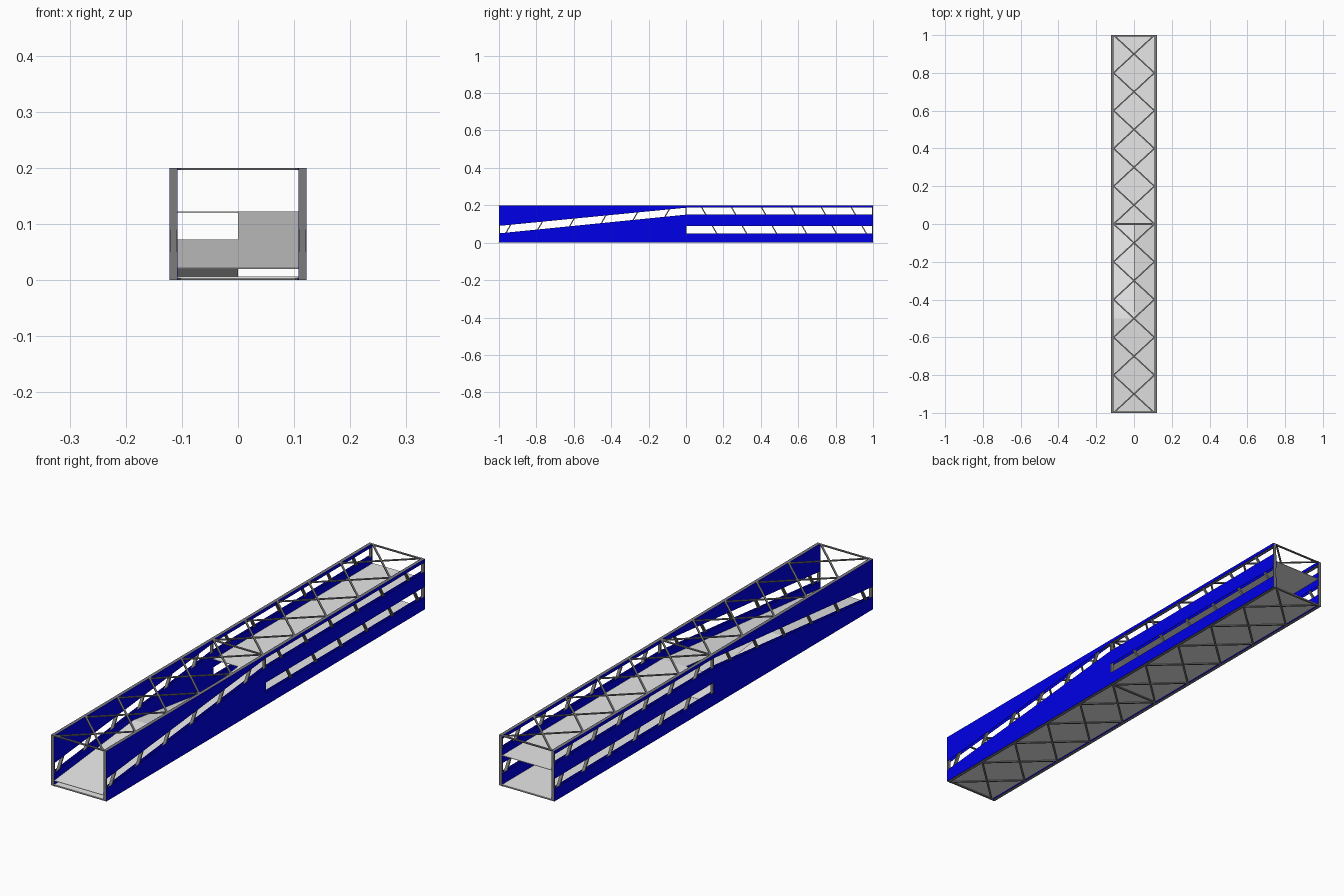
import bpy, bmesh
from mathutils import Vector, Matrix

cube = bpy.data.objects.get("Cube")
if cube:
    bpy.data.objects.remove(cube, do_unlink=True)


def material(name, colour):
    m = bpy.data.materials.new(name)
    m.use_nodes = True
    m.diffuse_color = (*colour, 1)
    m.node_tree.nodes["Principled BSDF"].inputs["Base Color"].default_value = (*colour, 1)
    return m


BLUE = material("blue cladding", (0, 0, 0.8))
FLOOR = material("light grey floor", (0.8, 0.8, 0.8))
STEEL = material("grey steel", (0.2, 0.2, 0.2))


def finish(name, bm, mat):
    bmesh.ops.recalc_face_normals(bm, faces=bm.faces)
    mesh = bpy.data.meshes.new(name)
    bm.to_mesh(mesh)
    bm.free()
    mesh.materials.append(mat)
    obj = bpy.data.objects.new(name, mesh)
    bpy.context.collection.objects.link(obj)


def prism(name, profile, x0, x1, mat):
    """Extrude a (y, z) profile from x0 to x1."""
    bm = bmesh.new()
    face = bm.faces.new([bm.verts.new((x0, y, z)) for y, z in profile])
    out = bmesh.ops.extrude_face_region(bm, geom=[face])
    verts = [v for v in out["geom"] if isinstance(v, bmesh.types.BMVert)]
    bmesh.ops.translate(bm, verts=verts, vec=(x1 - x0, 0, 0))
    finish(name, bm, mat)


def bars(name, segments, width, depth, across=(1, 0, 0)):
    """Rectangular steel bars: width lies along 'across', depth at right angles to it."""
    bm = bmesh.new()
    for a, b in segments:
        a, b = Vector(a), Vector(b)
        along = (b - a).normalized()
        side = Vector(across)
        side = (side - along * side.dot(along)).normalized()
        third = along.cross(side)
        rot = Matrix((side * width, third * depth, b - a)).transposed().to_4x4()
        bmesh.ops.create_cube(bm, size=1, matrix=Matrix.Translation((a + b) / 2) @ rot)
    finish(name, bm, STEEL)


def slab(name, line, x0, x1, t=0.002):
    """Thin deck following a (y, z) line."""
    prism(name, line + [(y, z - t) for y, z in reversed(line)], x0, x1, FLOOR)


H, W, C = 0.2, 0.115, 0.012      # height, truss centre line, member size
IN = W - C / 2 - 0.001

# Cladding skins on both faces of each truss, leaving the window strips open
lower = [(-1, 0), (1, 0), (1, .05), (0, .05), (0, .09),
         (1, .09), (1, .15), (0, .15), (-1, .05)]
upper = [(-1, .09), (0, .187), (1, .187), (1, H), (-1, H)]
for side, s in (("left", 1), ("right", -1)):
    for skin, x in (("outer", W + C / 2), ("inner", W - C / 2 - 0.001)):
        for part, shape in (("lower", lower), ("upper", upper)):
            prism(f"{side}_{skin}_{part}_cladding", shape, s * x, s * (x + 0.001), BLUE)

    # Chords and end posts
    x = s * W
    e = 1 - C / 4
    bars(f"{side}_chords", [((x, -1, z), (x, 1, z)) for z in (C / 2, H - C / 2)], C, C)
    bars(f"{side}_end_posts", [((x, y, 0), (x, y, H)) for y in (-e, e)], C, C / 2)

    # Web members between the skins, leaning towards the middle of the span
    web = [((x, d * (0.19 + 0.16 * k), 0.005), (x, d * (0.08 + 0.16 * k), H - 0.005))
           for d in (1, -1) for k in range(6)]
    web.append(((x, 0, 0.005), (x, 0, H - 0.005)))
    bars(f"{side}_web_members", web, C, 0.006)

# Crossed bracing and cross beams above and below
for name, z in (("roof", H - 0.002), ("base", 0.002)):
    cross = []
    for k in range(10):
        y = -1 + 0.2 * k
        for s in (1, -1):
            cross.append(((-s * IN, y, z), (s * IN, y + 0.2, z)))
    bars(f"{name}_cross_bracing", cross, 0.004, 0.007, (0, 0, 1))
    beams = [((-IN, y, z), (IN, y, z)) for y in (-0.996, 0, 0.996)]
    bars(f"{name}_cross_beams", beams, 0.004, 0.008, (0, 0, 1))

# Decks: full lower floor, upper floor at the back, ramps at the front
slab("lower_floor", [(-1, .006), (1, .006)], -IN, IN)
slab("upper_floor", [(0, .122), (1, .122)], -IN, IN)
slab("up_ramp", [(-1, .022), (0, .122)], 0, IN)
slab("hump_ramp", [(-1, .022), (-.5, .072), (0, .007)], -IN, 0)
